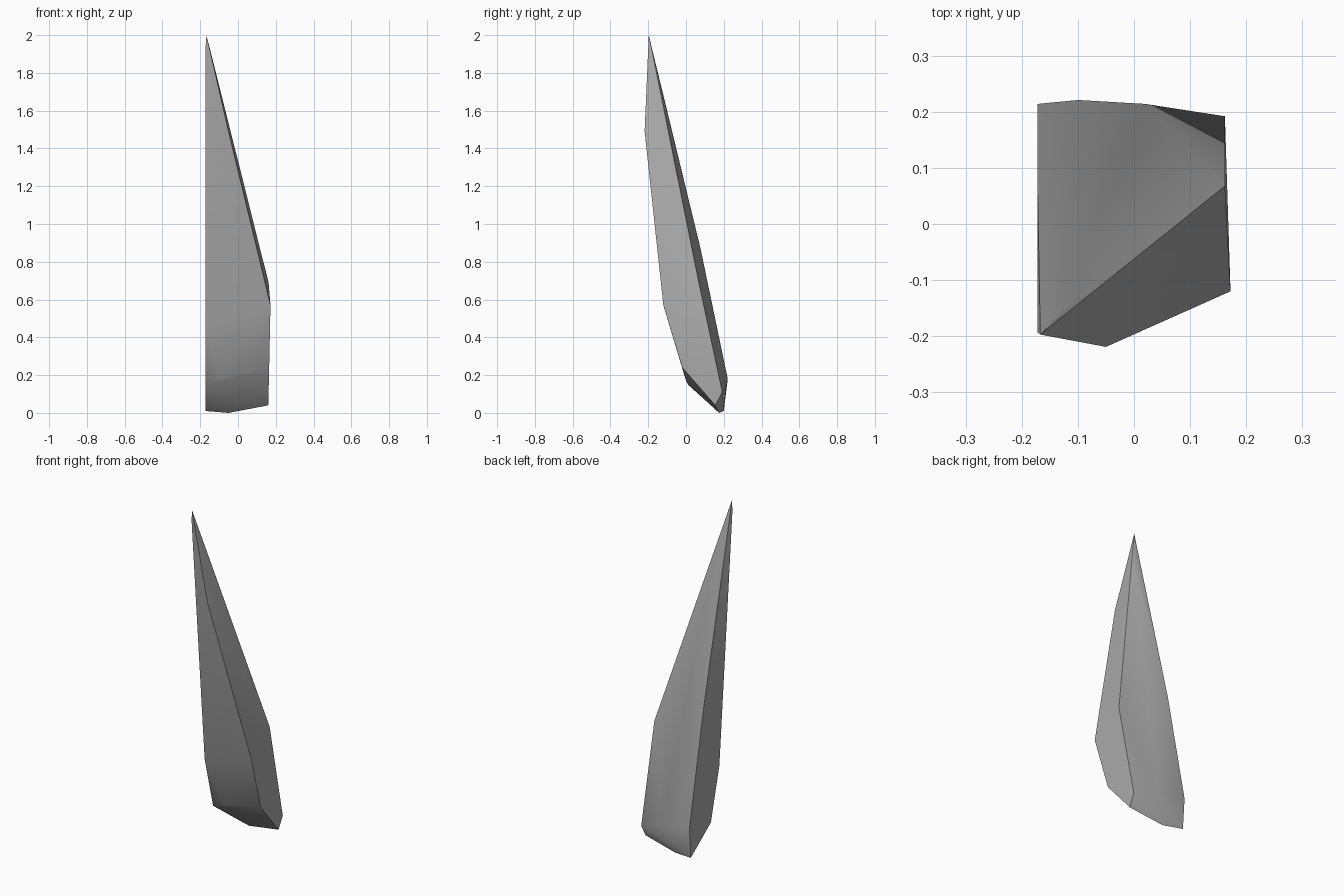
import bpy
import bmesh
import math

cube = bpy.data.objects.get("Cube")
if cube:
    bpy.data.objects.remove(cube, do_unlink=True)

# One plain stone colour
stone = bpy.data.materials.new("grey_stone")
stone.use_nodes = True
colour = (0.4, 0.4, 0.4, 1.0)
stone.diffuse_color = colour
bsdf = stone.node_tree.nodes["Principled BSDF"]
bsdf.inputs["Base Color"].default_value = colour
bsdf.inputs["Roughness"].default_value = 0.8

# Corners of the leaning shard, grouped by region
SIDE = -0.172
tip = [(-0.167, -0.197, 2.0), (SIDE, -0.193, 1.93)]
flat_side = [(SIDE, y, z) for y, z in
             ((0.077, 0.87), (0.214, 0.19), (0.2, 0.01), (0.01, 0.15), (-0.07, 0.46))]
front_ridge = [(-0.05, -0.219, 1.49), (0.172, -0.12, 0.57), (0.165, -0.02, 0.24)]
back_ridge = [(-0.12, -0.148, 1.79), (0.162, 0.068, 0.69), (0.162, 0.192, 0.11)]
back_bulge = [(-0.1, 0.221, 0.18), (0.02, 0.214, 0.15)]
base = [(0.16, 0.155, 0.04), (-0.05, 0.175, 0.0), (-0.09, -0.003, 0.18)]

# Wrap the corners in a faceted hull
bm = bmesh.new()
for corner in tip + flat_side + front_ridge + back_ridge + back_bulge + base:
    bm.verts.new(corner)
bmesh.ops.convex_hull(bm, input=bm.verts[:])
bmesh.ops.delete(bm, geom=[v for v in bm.verts if not v.link_faces], context='VERTS')
bmesh.ops.dissolve_limit(bm, angle_limit=math.radians(1), verts=bm.verts[:], edges=bm.edges[:])
bmesh.ops.recalc_face_normals(bm, faces=bm.faces[:])

mesh = bpy.data.meshes.new("stone_shard")
bm.to_mesh(mesh)
bm.free()
mesh.materials.append(stone)
shard = bpy.data.objects.new("stone_shard", mesh)
bpy.context.collection.objects.link(shard)

# Soft shading across shallow facets, crisp main ridges
bpy.ops.object.select_all(action='DESELECT')
shard.select_set(True)
bpy.context.view_layer.objects.active = shard
bpy.ops.object.shade_smooth_by_angle(angle=math.radians(42))
